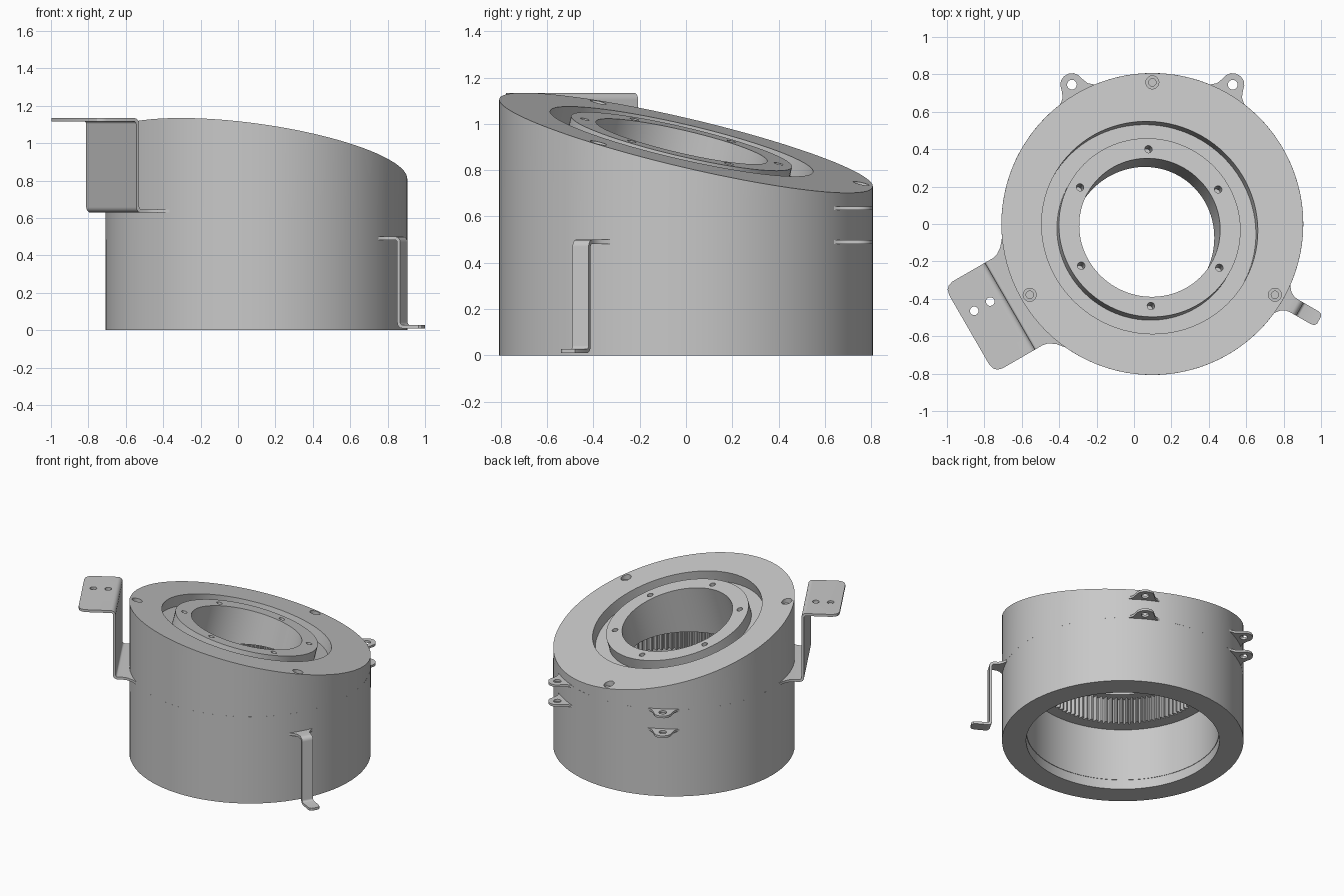
import bpy, bmesh
from math import sin, cos, pi, radians
from mathutils import Vector, Matrix

cube = bpy.data.objects.get("Cube")
if cube:
    bpy.data.objects.remove(cube)

grey = bpy.data.materials.new("plain_grey")
grey.use_nodes = True
grey.diffuse_color = (0.58, 0.58, 0.58, 1)
grey.node_tree.nodes["Principled BSDF"].inputs["Base Color"].default_value = grey.diffuse_color

CENTRE = Vector((0.098, 0, 0))   # axis of the housing
RADIUS = 0.807
SEG = 96
LOW, HIGH = 0.485, 0.64          # seams between the housing sections
CEILING = 0.455                  # underside of the gear, inside the lower housing
# Slanted top plane
TILT = radians(15)
NORMAL = Vector((sin(TILT) * 0.5, sin(TILT) * 0.866, cos(TILT))).normalized()
MID = CENTRE + Vector((0, 0, 0.918))
TURN = Vector((0, 0, 1)).rotation_difference(NORMAL).to_matrix()


def plane_z(x, y):
    return MID.z - (NORMAL.x * (x - MID.x) + NORMAL.y * (y - MID.y)) / NORMAL.z


PIVOT = Vector((0.084, -0.019, plane_z(0.084, -0.019)))


def make(name, bm):
    bmesh.ops.recalc_face_normals(bm, faces=bm.faces)
    mesh = bpy.data.meshes.new(name)
    bm.to_mesh(mesh)
    bm.free()
    mesh.materials.append(grey)
    obj = bpy.data.objects.new(name, mesh)
    bpy.context.collection.objects.link(obj)
    return obj


def activate(obj):
    bpy.ops.object.select_all(action='DESELECT')
    obj.select_set(True)
    bpy.context.view_layer.objects.active = obj


def apply(obj, mod):
    activate(obj)
    bpy.ops.object.modifier_apply(modifier=mod.name)


def smooth(obj):
    activate(obj)
    bpy.ops.object.shade_smooth_by_angle(angle=radians(30))


def level(r, z, n=SEG):
    return [CENTRE + Vector((r * cos(2 * pi * i / n), r * sin(2 * pi * i / n), z)) for i in range(n)]


def tilted(r, h):
    return [PIVOT + TURN @ Vector((r * cos(2 * pi * i / SEG), r * sin(2 * pi * i / SEG), h))
            for i in range(SEG)]


def ring_solid(name, loops):
    """Bridge closed loops one to the next, and the last back to the first."""
    bm = bmesh.new()
    rows = [[bm.verts.new(p) for p in loop] for loop in loops]
    n = len(rows[0])
    for k, a in enumerate(rows):
        b = rows[(k + 1) % len(rows)]
        for i in range(n):
            j = (i + 1) % n
            bm.faces.new((a[i], a[j], b[j], b[i]))
    return make(name, bm)


def drill(obj, point, r, depth, axis=Vector((0, 0, 1))):
    """Cut a round hole reaching the given depth on both sides of a point."""
    bm = bmesh.new()
    spin = Vector((0, 0, 1)).rotation_difference(axis).to_matrix().to_4x4()
    bmesh.ops.create_cone(bm, cap_ends=True, segments=20, radius1=r, radius2=r,
                          depth=2 * depth, matrix=Matrix.Translation(point) @ spin)
    cutter = make("hole_cutter", bm)
    cutter.hide_render = True
    mod = obj.modifiers.new("hole", 'BOOLEAN')
    mod.operation = 'DIFFERENCE'
    mod.solver = 'EXACT'
    mod.object = cutter
    apply(obj, mod)
    bpy.data.objects.remove(cutter)


def at(angle, r, t, z):
    """Point at radius r along an angle, t to its side."""
    a = radians(angle)
    return CENTRE + Vector((r * cos(a) - t * sin(a), r * sin(a) + t * cos(a), z))


def sheet(name, angle, profile, thick):
    """Bent sheet-metal strip from (radius, height, half width) points."""
    bm = bmesh.new()
    rows = [[bm.verts.new(at(angle, r, s * w, z)) for s in (-1, 1)] for r, z, w in profile]
    for a, b in zip(rows, rows[1:]):
        bm.faces.new((a[0], a[1], b[1], b[0]))
    obj = make(name, bm)
    mod = obj.modifiers.new("thickness", 'SOLIDIFY')
    mod.thickness = thick
    mod.offset = 0
    mod.use_even_offset = True
    apply(obj, mod)
    return obj


def bend(r, z, dr, dz, w, size, flat_first):
    """Rounded corner at (r, z): arrives along one leg, leaves along the other."""
    points = []
    for k in range(5):
        a = k * pi / 8
        u, v = 1 - sin(a), 1 - cos(a)
        if not flat_first:
            u, v = v, u
        points.append((r + dr * size * u, z + dz * size * v, w))
    return points


# Lower housing, open underneath
lower = ring_solid("lower_housing", [level(RADIUS, 0), level(RADIUS, LOW), level(0.643, LOW),
                                     level(0.643, 0.07), level(0.646, 0.07), level(0.646, 0)])
smooth(lower)

# Internal ring gear in the middle section, its lower lip set into the housing
TEETH = 100
FINE = TEETH * 4


def teeth(z):
    radii = (0.535, 0.535, 0.562, 0.562)
    return [CENTRE + Vector((radii[i % 4] * cos(2 * pi * i / FINE),
                             radii[i % 4] * sin(2 * pi * i / FINE), z)) for i in range(FINE)]


gear = ring_solid("ring_gear", [level(RADIUS, LOW, FINE), level(RADIUS, HIGH, FINE), teeth(HIGH),
                                teeth(CEILING), level(0.643, CEILING, FINE), level(0.643, LOW, FINE)])
smooth(gear)

# Upper wedge with a tilted recess, raised ring and bore
rim = [Vector((p.x, p.y, plane_z(p.x, p.y))) for p in level(RADIUS, 0)]
bore = tilted(0.38, 0)
bore_end = [p - NORMAL * ((p.z - HIGH) / NORMAL.z) for p in bore]
upper = ring_solid("upper_wedge", [level(RADIUS, HIGH), rim, tilted(0.583, 0), tilted(0.583, -0.08),
                                   tilted(0.49, -0.08), tilted(0.49, 0), bore, bore_end])
for angle in (90, 210, 330):
    spot = at(angle, 0.757, 0, 0)
    spot.z = plane_z(spot.x, spot.y)
    drill(upper, spot, 0.035, 0.03)
    drill(upper, spot, 0.02, 0.065)
for k in range(6):
    a = radians(30 + 60 * k)
    drill(upper, PIVOT + TURN @ Vector((0.43 * cos(a), 0.43 * sin(a), 0)), 0.02, 0.08, NORMAL)
smooth(upper)

# Pairs of drilled ears at the back
for side, angle in (("left", 60), ("right", 120)):
    for layer, z in (("lower", LOW + 0.005), ("upper", HIGH - 0.004)):
        ear = sheet(f"{side}_{layer}_ear", angle,
                    [(0.77, z, 0.15), (0.805, z, 0.1), (0.825, z, 0.077), (0.86, z, 0.063),
                     (0.888, z, 0.055), (0.908, z, 0.04), (0.92, z, 0.015)], 0.016)
        drill(ear, at(angle, 0.86, 0, z), 0.026, 0.05)
        smooth(ear)

# Tall mounting bracket
z, top, w = HIGH - 0.003, 1.125, 0.268
bracket = sheet("mounting_bracket", 210,
                [(0.7, z, 0.375), (0.74, z, 0.33), (0.765, z, 0.3), (0.8, z, 0.275), (0.83, z, w)]
                + bend(0.887, z, -1, 1, w, 0.022, True)
                + bend(0.887, top, 1, -1, w, 0.022, False)
                + [(1.08, top, w), (1.106, top, 0.26), (1.123, top, 0.244), (1.131, top, 0.212)], 0.018)
for r in (0.958, 1.057):
    drill(bracket, at(210, r, -0.074, top), 0.023, 0.05)
smooth(bracket)

# Narrow leg that bends down to a foot
z, foot, w = LOW + 0.006, 0.019, 0.04
leg = sheet("side_leg", 330,
            [(0.77, z, 0.125), (0.8, z, 0.088), (0.825, z, 0.058), (0.85, z, 0.043)]
            + bend(0.902, z, -1, -1, w, 0.022, True)
            + bend(0.902, foot, 1, 1, w, 0.022, False)
            + [(1.0, foot, w), (1.02, foot, 0.035), (1.029, foot, 0.022)], 0.018)
smooth(leg)
